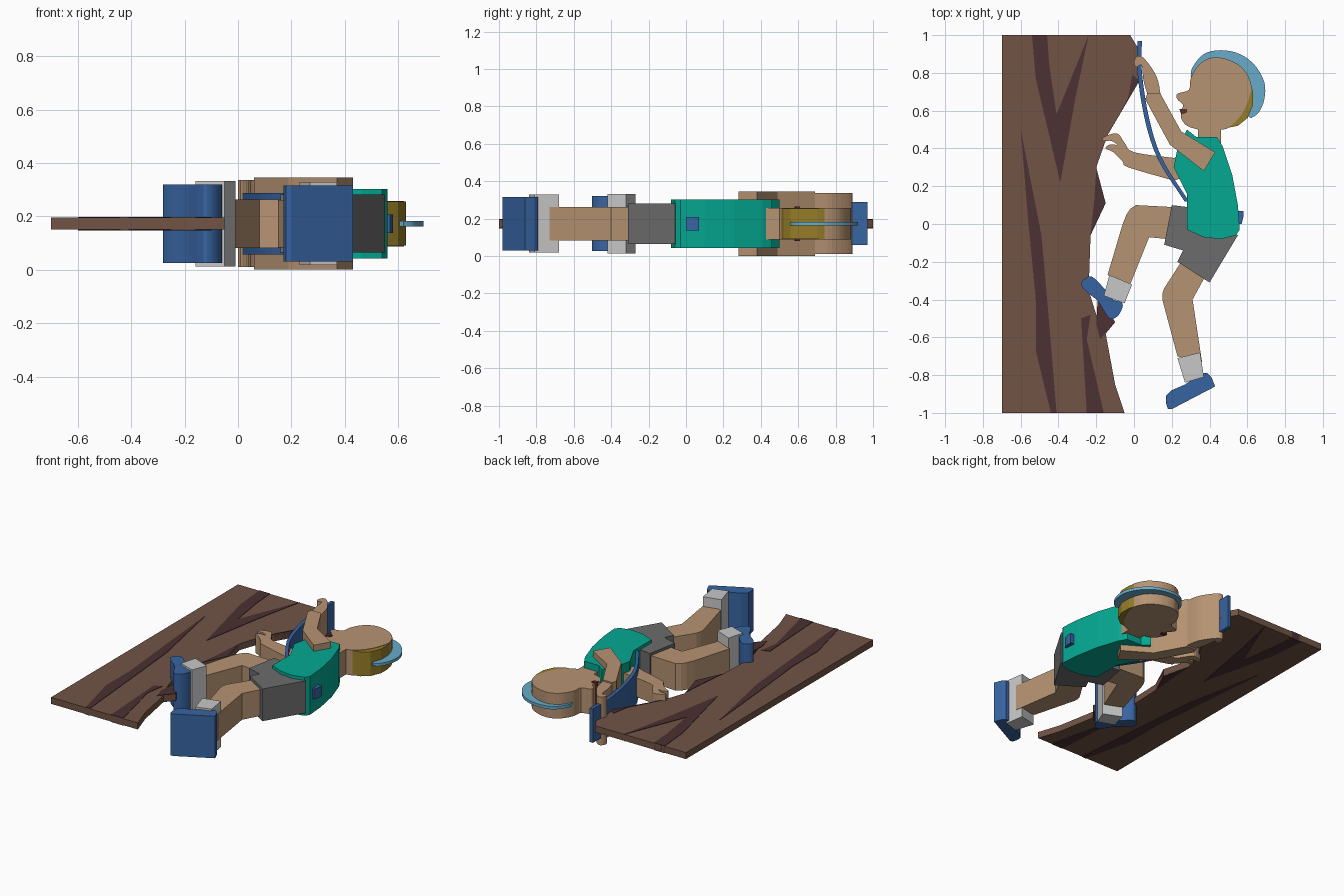
import bpy, bmesh
from mathutils import Vector

cube = bpy.data.objects.get("Cube")
if cube:
    bpy.data.objects.remove(cube, do_unlink=True)


def material(name, red, green, blue):
    """Flat material from display values, stored as linear."""
    colour = [(c / 255) ** 2.2 for c in (red, green, blue)] + [1]
    mat = bpy.data.materials.new(name)
    mat.use_nodes = True
    mat.diffuse_color = colour
    mat.node_tree.nodes["Principled BSDF"].inputs["Base Color"].default_value = colour
    return mat


bark = material("bark brown", 113, 84, 71)
crack_brown = material("dark crack brown", 77, 52, 53)
skin = material("skin tan", 181, 146, 114)
teal = material("shirt teal", 13, 167, 145)
blue = material("strong blue", 58, 100, 160)
grey = material("shorts grey", 108, 108, 108)
pale = material("sock pale grey", 198, 198, 198)
sky = material("helmet light blue", 104, 170, 200)
olive = material("hair olive", 150, 125, 45)
lip_red = material("lip dark red", 100, 50, 45)


def curve_through(points, steps=4, closed=True):
    """Catmull-Rom curve through the given points."""
    pts = [Vector(p) for p in points]
    count = len(pts)
    pick = (lambda i: pts[i % count]) if closed else (lambda i: pts[max(0, min(i, count - 1))])
    result = []
    for i in range(count if closed else count - 1):
        a, b, c, d = (pick(i + k) for k in (-1, 0, 1, 2))
        for s in range(steps):
            t = s / steps
            result.append((b * 2 + (c - a) * t + (a * 2 - b * 5 + c * 4 - d) * t ** 2
                           + (b * 3 - a - c * 3 + d) * t ** 3) / 2)
    return result if closed else result + [pts[-1]]


def slab(name, mat, half_depth, outline, rounded=False):
    """Extrude an outline (in hundredths) evenly about the middle plane."""
    if rounded:
        outline = curve_through(outline)
    middle = 0.173
    bm = bmesh.new()
    lower = [bm.verts.new((p[0] / 100, p[1] / 100, middle - half_depth)) for p in outline]
    base = bm.faces.new(lower)
    extruded = bmesh.ops.extrude_face_region(bm, geom=[base], use_keep_orig=True)["geom"]
    upper = [v for v in extruded if isinstance(v, bmesh.types.BMVert)]
    bmesh.ops.translate(bm, verts=upper, vec=(0, 0, half_depth * 2))
    bmesh.ops.recalc_face_normals(bm, faces=bm.faces)
    caps = [f for f in bm.faces if len(f.verts) > 4]
    bmesh.ops.triangulate(bm, faces=caps, ngon_method='EAR_CLIP')
    mesh = bpy.data.meshes.new(name)
    bm.to_mesh(mesh)
    bm.free()
    mesh.materials.append(mat)
    obj = bpy.data.objects.new(name, mesh)
    bpy.context.collection.objects.link(obj)
    if rounded:
        bpy.ops.object.select_all(action='DESELECT')
        obj.select_set(True)
        bpy.context.view_layer.objects.active = obj
        bpy.ops.object.shade_smooth_by_angle()
    return obj


# Cliff wall with raised cracks
slab("cliff_wall", bark, 0.022, [
    (-70, 100), (-2, 100), (4, 90), (3, 76), (-14, 47), (-20, 30), (-15, 11), (-23, -6),
    (-24, -35), (-20, -48), (-10, -52), (-15, -58), (-10, -85), (-5, -100), (-70, -100)])
cracks = {
    "forked_crack": [(-54, 100), (-46, 100), (-45, 85), (-41, 58), (-24, 100),
                     (-31, 67), (-39, 22), (-52, 77)],
    "long_crack": [(-60, 50), (-49, -6), (-46, -40), (-41, -100), (-44, -100),
                   (-52, -67), (-52, -40), (-56, 2)],
    "bottom_crack": [(-23, -48), (-25, -61), (-16, -100), (-25, -100), (-28, -50)],
    "lower_ledge": [(-19, -36), (-10, -52), (-18, -61), (-20, -53)],
    "middle_ledge": [(-20, 28), (-15, 11), (-23, -6), (-21, 13)],
    "upper_ledge": [(3, 76), (-14, 47), (-3, 67), (-1, 79)],
}
for crack_name, crack_outline in cracks.items():
    slab(crack_name, crack_brown, 0.025, crack_outline)

# Head, hair, mouth and helmet
slab("head_and_neck", skin, 0.085, curve_through([
    (34, 50), (28, 52), (25, 56), (25, 60), (26, 63), (23, 66), (23, 69), (29, 71),
    (30, 77), (34, 84), (41, 88), (50, 87), (58, 82), (62, 74), (61, 67),
    (57, 58), (50, 51), (46, 50)], closed=False) + [(46, 42), (34, 42)])
slab("hair", olive, 0.082, [
    (62, 74), (63, 70), (63, 63), (60, 56), (55, 52), (50, 51), (52, 60)])
slab("mouth", lip_red, 0.092, [(24, 61), (28, 61), (28, 59), (25, 58)])
slab("helmet", sky, 0.01, curve_through([
    (30, 78), (31, 83), (37, 90), (46, 92), (56, 90), (64, 84), (69, 75),
    (69, 66), (66, 59), (62, 56)], closed=False))

# Shirt and shorts
slab("shirt", teal, 0.13, [
    (28, 50), (33, 46), (44, 46), (47, 41), (52, 26), (55, 10), (56, -3), (54, -6),
    (46, -8), (37, -7), (28, -3), (28, 16), (21, 30), (23, 40)])
slab("shorts", grey, 0.109, [
    (20, 10), (28, 9), (40, 5), (55, -6), (40, -31), (23, -20), (26, -14), (16, -11)])

# Raised leg
slab("raised_leg", skin, 0.091, [
    (25, 9), (20, 9), (1, 10), (-2, 8), (-4, 5), (-6, 0), (-14, -27), (-2, -32),
    (8, -7), (18, -8), (25, -9)])
slab("raised_sock", pale, 0.16, [(-13, -27), (-1, -32), (-5, -42), (-16, -38)])
slab("raised_shoe", blue, 0.147, [
    (-28, -32), (-26, -29), (-22, -28), (-15, -35), (-11, -40), (-6, -42),
    (-8, -48), (-13, -50), (-19, -41), (-25, -36)], rounded=True)

# Hanging leg
slab("hanging_leg", skin, 0.089, [
    (25, -20), (16, -34), (15, -37), (15, -40), (23, -70), (36, -73), (31, -40),
    (37, -29), (34, -20)])
slab("hanging_sock", pale, 0.155, [(23, -71), (35, -68), (37, -81), (27, -84)])
slab("hanging_shoe", blue, 0.142, [
    (17, -91), (20, -88), (27, -85), (36, -79), (39, -79), (41, -81), (43, -86),
    (20, -98), (18, -98), (17, -95)])

# Reaching arm on the outside and hand gripping the rope
slab("raised_arm", skin, 0.172, [
    (7, 69), (6, 66), (19, 42), (37, 28), (43, 38), (25, 49), (14, 69)])
slab("raised_hand", skin, 0.163, curve_through([
    (7, 69), (5, 76), (4, 84), (1, 83), (0, 86), (2, 89), (6, 87), (12, 78),
    (14, 69)], closed=False))

# Far arm and open hand
slab("far_arm", skin, 0.064, curve_through([
    (21, 35), (0, 38), (-5, 43), (-9, 48), (-16, 46), (-16, 44), (-12, 44), (-9, 42),
    (-13, 42), (-15, 40), (-11, 38), (-6, 33), (-3, 30), (21, 23)], closed=False)
    + [(28, 25), (28, 36)])

# Rope ribbon and its buckle behind the waist
path = curve_through([(3, 97), (3, 80), (7, 55), (14, 34), (28, 12)], closed=False)
shift = Vector((1.2, 0))
slab("rope", blue, 0.115, [p - shift for p in path] + [p + shift for p in reversed(path)])
slab("buckle", blue, 0.035, [(53, 0), (57, 0), (58, 4), (58, 7), (55, 7)])
